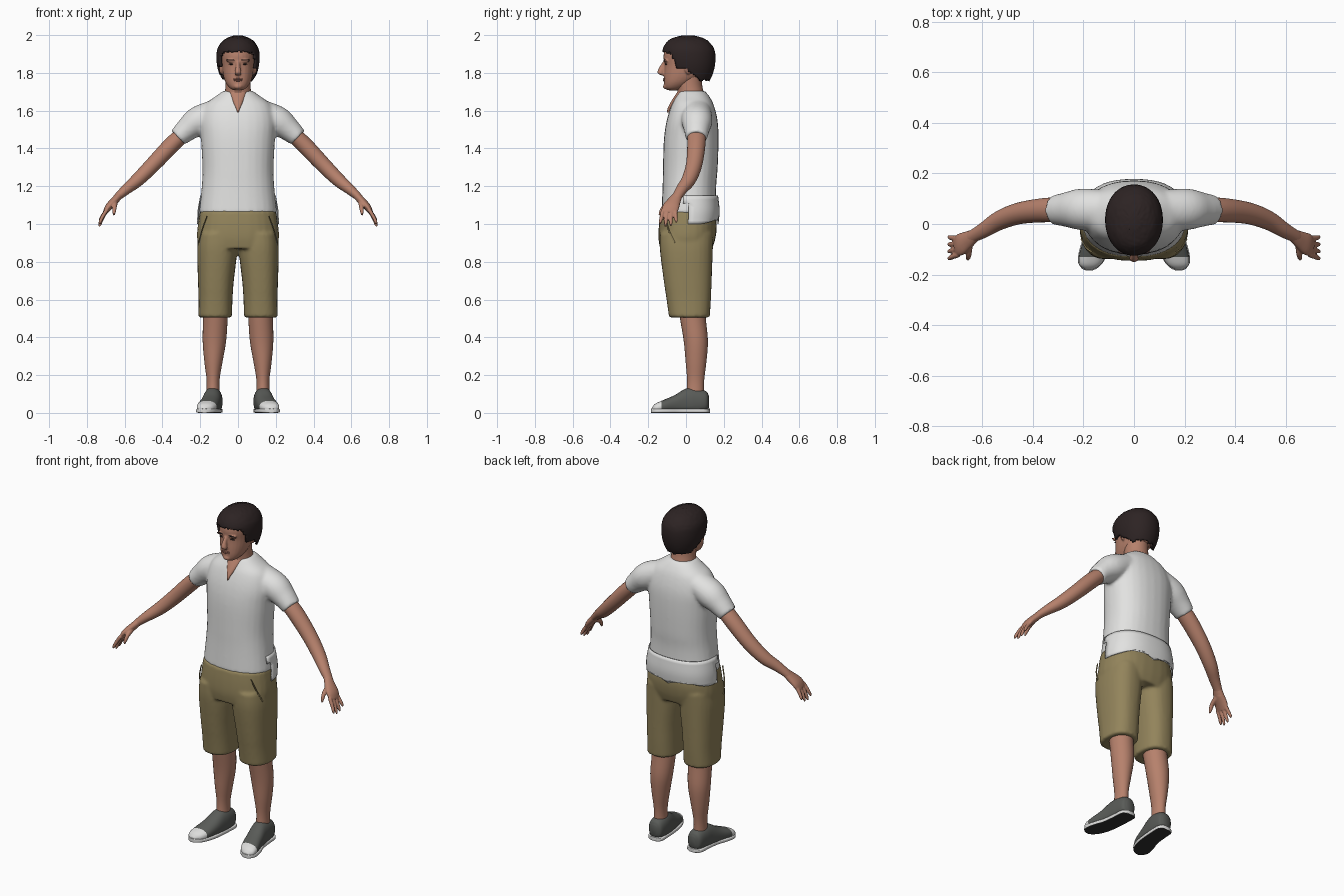
import bpy, bmesh, math, random
from mathutils import Vector

random.seed(4)
old = bpy.data.objects.get("Cube")
if old:
    bpy.data.objects.remove(old)


def material(name, r, g, b):
    m = bpy.data.materials.new(name)
    m.use_nodes = True
    m.diffuse_color = (r, g, b, 1)
    m.node_tree.nodes["Principled BSDF"].inputs["Base Color"].default_value = (r, g, b, 1)
    return m


skin = material("skin", .47, .22, .15)
lips = material("lips", .36, .15, .11)
cotton = material("white_cotton", .76, .76, .75)
khaki = material("khaki", .29, .23, .105)
brown = material("dark_brown_hair", .026, .017, .017)
canvas = material("grey_canvas", .10, .105, .097)
rubber = material("white_rubber", .72, .72, .71)
tread = material("dark_tread", .03, .03, .03)

UP, FRONT, BACKWARD = Vector((0, 0, 1)), Vector((0, -1, 0)), Vector((0, 1, 0))


def level(z, y0, y1, rx, x=0):
    """Horizontal ring given by its front, back and half width."""
    return (x, (y0 + y1) / 2, z, rx, (y1 - y0) / 2)


def loft(bm, rings, s=1, axis=None, ref=BACKWARD, power=2, steps=4, n=28):
    """Smooth tube through rings (x, y, z, radius, radius); s mirrors in x."""
    R = [Vector(r) for r in rings]
    R = [2 * R[0] - R[1]] + R + [2 * R[-1] - R[-2]]
    path = []
    for a, b, c, d in zip(R, R[1:], R[2:], R[3:]):
        for i in range(steps):
            t = i / steps
            path.append((2 * b + (c - a) * t + (2 * a - 5 * b + 4 * c - d) * t * t
                         + (3 * b - a - 3 * c + d) * t ** 3) / 2)
    path.append(R[-2])
    loops = []
    for i, p in enumerate(path):
        lo, hi = path[max(i - 1, 0)], path[min(i + 1, len(path) - 1)]
        d = axis or (Vector(hi[:3]) - Vector(lo[:3])).normalized()
        v = (ref - d * ref.dot(d)).normalized()
        u = v.cross(d)
        loop = []
        for k in range(n):
            t = math.tau * k / n
            c, q = [math.copysign(abs(w) ** (2 / power), w) for w in (math.cos(t), math.sin(t))]
            co = Vector(p[:3]) + u * c * p[3] + v * q * p[4]
            loop.append(bm.verts.new((co.x * s, co.y, co.z)))
        loops.append(loop)
    for a, b in zip(loops, loops[1:]):
        for k in range(n):
            bm.faces.new((a[k], a[k - 1], b[k - 1], b[k]))
    bm.faces.new(loops[0])
    bm.faces.new(loops[-1])


def ball(bm, center, size):
    new = bmesh.ops.create_uvsphere(bm, u_segments=16, v_segments=10, radius=1)["verts"]
    for v in new:
        v.co = Vector(center) + v.co * Vector(size)


def finish(name, bm, *mats, voxel=0, smooth=3, rule=None, thick=0):
    bmesh.ops.recalc_face_normals(bm, faces=bm.faces)
    if rule:
        for f in bm.faces:
            f.material_index = rule(f)
    mesh = bpy.data.meshes.new(name)
    bm.to_mesh(mesh)
    bm.free()
    ob = bpy.data.objects.new(name, mesh)
    bpy.context.collection.objects.link(ob)
    for m in mats:
        mesh.materials.append(m)
    bpy.ops.object.select_all(action="DESELECT")
    ob.select_set(True)
    bpy.context.view_layer.objects.active = ob
    bpy.ops.object.shade_smooth_by_angle(angle=math.radians(50))
    if voxel:
        r = ob.modifiers.new("blend", "REMESH")
        r.mode, r.voxel_size, r.use_smooth_shade = "VOXEL", voxel, True
        k = ob.modifiers.new("soften", "SMOOTH")
        k.factor, k.iterations = .5, smooth
    if thick:
        t = ob.modifiers.new("thickness", "SOLIDIFY")
        t.thickness = thick
    return ob


# Shirt: torso and sleeves blended together
bm = bmesh.new()
loft(bm, [level(1.055, -.13, .16, .207), level(1.2, -.124, .16, .192), level(1.3, -.122, .168, .188),
          level(1.45, -.117, .172, .196), level(1.55, -.102, .167, .2), level(1.63, -.076, .147, .175),
          level(1.675, -.052, .124, .12), level(1.705, -.035, .1, .078)], axis=UP, power=2.3)
for s in (1, -1):
    loft(bm, [(.12, .055, 1.59, .07, .08), (.21, .058, 1.545, .078, .082),
              (.27, .057, 1.5, .063, .068), (.318, .055, 1.457, .051, .058)], s)
finish("shirt", bm, cotton, voxel=.009, smooth=8)

# Loose shirt tail across the back
bm = bmesh.new()
loft(bm, [level(1, -.15, .172, .216), level(1.07, -.15, .178, .214), level(1.15, -.14, .17, .2)],
     axis=UP, power=2.4, n=48)
bmesh.ops.delete(bm, geom=[f for f in bm.faces if f.calc_center_median().y < 0
                           or len(f.verts) > 4], context="FACES")
for v in bm.verts:
    if v.co.z < 1.01:
        v.co.z += .025 * max(0, v.co.y) / .17 * abs(math.sin(v.co.x * 15))
finish("shirt_tail", bm, cotton, thick=.006)

# Shorts: hips and two legs blended together
bm = bmesh.new()
loft(bm, [level(1.07, -.134, .15, .201), level(1, -.143, .163, .212), level(.93, -.146, .157, .217),
          level(.87, -.138, .14, .205)], axis=UP, power=2.4)
for s in (1, -1):
    loft(bm, [level(.95, -.138, .145, .1, .108), level(.86, -.138, .142, .106, .11),
              level(.7, -.118, .136, .095, .117), level(.6, -.103, .132, .09, .119),
              level(.505, -.09, .126, .089, .121)], s, axis=UP, power=2.4)
finish("shorts", bm, khaki, voxel=.009, smooth=4)

# Pocket seams on the hips
bm = bmesh.new()
for s in (1, -1):
    loft(bm, [(.165, -.112, 1.04, .003, .004), (.19, -.093, .97, .003, .004),
              (.208, -.06, .9, .003, .004)], s, n=8)
finish("pocket_seams", bm, khaki)

for s, side in ((1, "left"), (-1, "right")):
    # Lower leg
    bm = bmesh.new()
    loft(bm, [level(.6, -.05, .1, .066, .12), level(.5, -.032, .105, .065, .12),
              level(.38, -.012, .116, .062, .125), level(.27, -.002, .108, .048, .13),
              level(.17, .006, .096, .034, .132), level(.08, 0, .095, .036, .132)], s, axis=UP)
    finish(side + "_lower_leg", bm, skin)

    # Shoe upper with a pale toe cap, flat underneath
    bm = bmesh.new()
    loft(bm, [(.128, .122, .06, .02, .03), (.13, .105, .06, .043, .055), (.132, .05, .06, .05, .072),
              (.137, 0, .055, .05, .074), (.148, -.06, .045, .052, .049), (.163, -.12, .034, .053, .034),
              (.174, -.16, .026, .042, .024), (.178, -.18, .02, .015, .01)],
         s, axis=FRONT, ref=UP, power=2.3, steps=5)
    for v in bm.verts:
        v.co.z = max(v.co.z, .015)
    finish(side + "_shoe", bm, canvas, rubber,
           rule=lambda f: int(f.calc_center_median().y < -.128))

    # Sole with a dark underside
    bm = bmesh.new()
    loft(bm, [(.128, .126, .011, .022, .011), (.13, .105, .011, .047, .011), (.133, .04, .011, .05, .011),
              (.14, -.03, .011, .052, .011), (.155, -.09, .011, .058, .011), (.17, -.145, .011, .052, .011),
              (.176, -.174, .011, .032, .011), (.178, -.184, .011, .012, .011)],
         s, axis=FRONT, ref=UP, power=6)
    finish(side + "_sole", bm, rubber, tread, rule=lambda f: int(f.normal.z < -.8))

    # Arm
    bm = bmesh.new()
    loft(bm, [(.27, .055, 1.495, .04, .05), (.35, .055, 1.42, .044, .048), (.45, .043, 1.315, .041, .043),
              (.53, .015, 1.235, .036, .038), (.59, -.022, 1.185, .028, .031),
              (.635, -.047, 1.145, .021, .026), (.655, -.06, 1.12, .02, .03)], s)
    finish(side + "_arm", bm, skin)

    # Hand: palm, four fingers and a thumb
    bm = bmesh.new()
    loft(bm, [(.625, -.042, 1.155, .02, .024), (.655, -.062, 1.122, .021, .035),
              (.685, -.08, 1.09, .019, .044), (.704, -.09, 1.06, .012, .04)], s)
    for i, reach in enumerate((.85, 1, .95, .75)):
        y = -.122 + i * .022
        loft(bm, [(.695, y, 1.075, .011, .011), (.718, y - .008 + i * .003, 1.075 - .045 * reach, .01, .01),
                  (.73, y - .014 + i * .006, 1.075 - .075 * reach, .0085, .0085),
                  (.734, y - .016 + i * .007, 1.075 - .09 * reach, .004, .004)], s, n=10)
    loft(bm, [(.65, -.075, 1.115, .014, .016), (.653, -.115, 1.09, .012, .013),
              (.656, -.133, 1.065, .01, .01), (.657, -.142, 1.045, .004, .004)], s, n=10)
    finish(side + "_hand", bm, skin, voxel=.0045, smooth=2)

# Neck and the open collar notch
bm = bmesh.new()
loft(bm, [level(1.6, -.05, .11, .09), level(1.69, -.045, .095, .071), level(1.74, -.05, .085, .066),
          level(1.8, -.05, .085, .066)], axis=UP)
loft(bm, [(0, -.025, 1.7, .045, .02), (0, -.055, 1.655, .03, .02),
          (0, -.086, 1.615, .012, .01), (0, -.096, 1.59, .003, .005)], axis=UP)
finish("neck", bm, skin)

# Head with brow, nose, chin and ears
bm = bmesh.new()
loft(bm, [level(1.708, -.098, -.04, .024), level(1.722, -.112, -.005, .046), level(1.75, -.116, .04, .066),
          level(1.79, -.116, .09, .079), level(1.84, -.114, .115, .085), level(1.89, -.119, .125, .089),
          level(1.93, -.108, .12, .085), level(1.965, -.07, .09, .06), level(1.98, -.03, .05, .03)],
     axis=UP, power=2.2)
loft(bm, [(0, -.108, 1.865, .01, .01), (0, -.124, 1.835, .011, .015), (0, -.134, 1.808, .017, .017),
          (0, -.132, 1.795, .018, .015), (0, -.122, 1.787, .01, .008)], axis=UP)
ball(bm, (0, -.108, 1.728), (.022, .014, .014))
for s in (1, -1):
    ball(bm, (s * .036, -.108, 1.864), (.03, .011, .008))
    ball(bm, (s * .088, .012, 1.825), (.012, .02, .033))
finish("head", bm, skin, voxel=.005, smooth=3)

# Eyes and eyebrows
bm = bmesh.new()
for s in (1, -1):
    ball(bm, (s * .036, -.106, 1.846), (.014, .006, .0035))
    ball(bm, (s * .038, -.113, 1.868), (.024, .006, .004))
finish("eyes_and_brows", bm, brown)

# Mouth
bm = bmesh.new()
ball(bm, (0, -.115, 1.768), (.026, .008, .004))
ball(bm, (0, -.114, 1.76), (.022, .008, .005))
finish("mouth", bm, lips)

# Hair cap trimmed along the hairline
HAIRLINE = ((-.2, 1.915), (-.09, 1.912), (-.065, 1.88), (-.05, 1.832), (0, 1.835),
            (.04, 1.8), (.075, 1.765), (.3, 1.755))


def hairline(y):
    for (a, za), (b, zb) in zip(HAIRLINE, HAIRLINE[1:]):
        if y <= b:
            return za + (zb - za) * (y - a) / (b - a)


bm = bmesh.new()
loft(bm, [level(1.74, -.07, .115, .078), level(1.79, -.09, .14, .098), level(1.84, -.112, .153, .111),
          level(1.89, -.124, .156, .114), level(1.93, -.122, .148, .108), level(1.965, -.1, .122, .086),
          level(1.985, -.07, .09, .058), level(1.998, -.02, .04, .022)],
     axis=UP, power=2.1, steps=6, n=64)
cut = [f for f in bm.faces if f.calc_center_median().z < hairline(f.calc_center_median().y)
       - .12 * max(0, f.calc_center_median().x - .03) + random.uniform(-.005, .005)]
bmesh.ops.delete(bm, geom=cut, context="FACES")
for v in bm.verts:
    v.co *= 1 + random.uniform(-.0012, .0004)
finish("hair", bm, brown, thick=.012)
